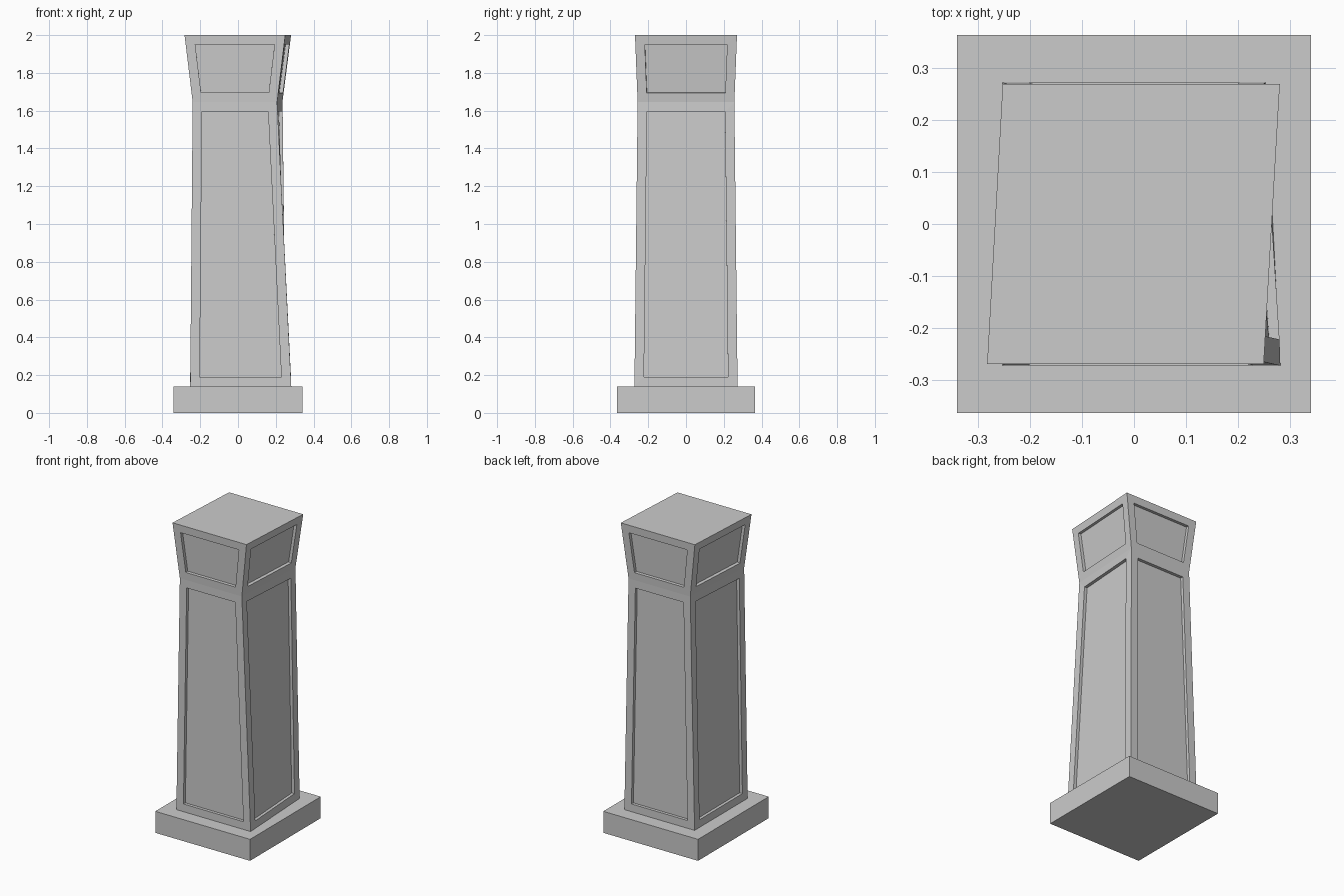
import bpy, bmesh

if "Cube" in bpy.data.objects:
    bpy.data.objects.remove(bpy.data.objects["Cube"])

# Square plinth
bpy.ops.mesh.primitive_cube_add(size=1, location=(0, 0, 0.07))
plinth = bpy.context.object
plinth.name = "plinth"
plinth.scale = (0.683, 0.728, 0.14)

# Slightly skewed shaft and flared head: z, half depth, front x pair, back x pair
sections = [
    (0.14, 0.273, (-0.253, 0.282), (-0.253, 0.253)),
    (1.645, 0.256, (-0.24, 0.207), (-0.21, 0.235)),
    (2.0, 0.27, (-0.283, 0.25), (-0.253, 0.281)),
]
bm = bmesh.new()
rings = []
for z, d, front, back in sections:
    corners = [(front[0], -d), (front[1], -d), (back[1], d), (back[0], d)]
    rings.append([bm.verts.new((x, y, z)) for x, y in corners])
sides = []
for low, high in zip(rings, rings[1:]):
    for i in range(4):
        j = (i + 1) % 4
        sides.append(bm.faces.new((low[i], low[j], high[j], high[i])))
bm.faces.new(rings[0][::-1])
bm.faces.new(rings[-1])
bm.normal_update()

# Framed panels sunk into every side
bmesh.ops.inset_individual(bm, faces=sides, thickness=0.05, use_even_offset=True)
bm.normal_update()
bmesh.ops.recalc_face_normals(bm, faces=bm.faces)
for face in sides:
    normal = face.normal.copy()
    sunk = bmesh.ops.extrude_discrete_faces(bm, faces=[face])["faces"][0]
    bmesh.ops.translate(bm, verts=sunk.verts, vec=normal * -0.02)

mesh = bpy.data.meshes.new("pillar")
bm.to_mesh(mesh)
bm.free()
pillar = bpy.data.objects.new("pillar", mesh)
bpy.context.collection.objects.link(pillar)
